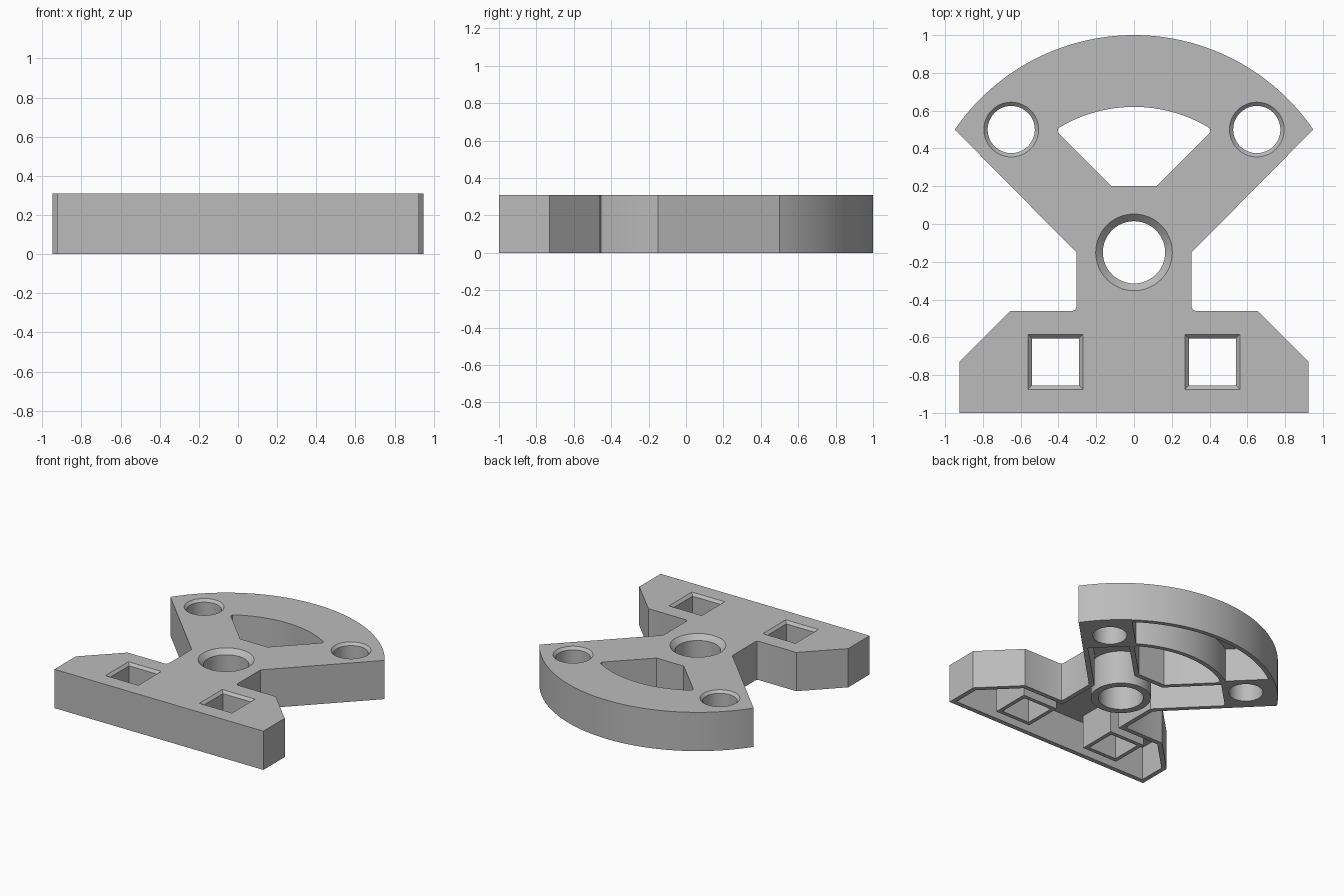
import bpy, bmesh
from math import sin, cos, pi, asin, sqrt, radians

cube = bpy.data.objects.get("Cube")
if cube:
    bpy.data.objects.remove(cube, do_unlink=True)

HEIGHT, CEILING = 0.31, 0.27      # overall height, underside of the top skin
HUB_Y = -0.15                     # centre of the hub and of every arc

grey = bpy.data.materials.new("plain_grey")
grey.use_nodes = True
COLOUR = (0.5, 0.5, 0.5, 1)
grey.diffuse_color = COLOUR
grey.node_tree.nodes["Principled BSDF"].inputs["Base Color"].default_value = COLOUR


def arc(r, start, end, n=24):
    """Points on a circle about the hub."""
    return [(r * cos(start + (end - start) * i / n),
             HUB_Y + r * sin(start + (end - start) * i / n)) for i in range(n + 1)]


def mirrored(half):
    """Close a right-hand half outline with its mirror image."""
    return half + [(-x, y) for x, y in reversed(half) if abs(x) > 1e-5]


def circle(x, y, r, n=48):
    return [(x + r * cos(2 * pi * i / n), y + r * sin(2 * pi * i / n)) for i in range(n)]


def square(x, y, r):
    return [(x - r, y - r), (x + r, y - r), (x + r, y + r), (x - r, y + r)]


def loft(name, sections):
    """Solid through (outline, z) sections that share a point count."""
    bm = bmesh.new()
    rings = [[bm.verts.new((x, y, z)) for x, y in pts] for pts, z in sections]
    for a, b in zip(rings, rings[1:]):
        for i in range(len(a)):
            j = (i + 1) % len(a)
            bm.faces.new((a[i], a[j], b[j], b[i]))
    bm.faces.new(rings[0][::-1])
    bm.faces.new(rings[-1])
    bmesh.ops.recalc_face_normals(bm, faces=bm.faces)
    mesh = bpy.data.meshes.new(name)
    bm.to_mesh(mesh)
    bm.free()
    mesh.materials.append(grey)
    obj = bpy.data.objects.new(name, mesh)
    bpy.context.collection.objects.link(obj)
    return obj


def cut(target, cutter):
    """Subtract the cutter from the target and discard it."""
    mod = target.modifiers.new("cut", 'BOOLEAN')
    mod.operation, mod.solver, mod.object = 'DIFFERENCE', 'EXACT', cutter
    deps = bpy.context.evaluated_depsgraph_get()
    mesh = bpy.data.meshes.new_from_object(target.evaluated_get(deps))
    target.modifiers.clear()
    target.data = mesh
    bpy.data.objects.remove(cutter, do_unlink=True)


def chamfered_hole(shape, x, y, r, lip):
    """Through hole with a sloped lip at the top."""
    over = 0.02
    grow = lip * (1 + over / lip)
    return loft("hole_cutter", [(shape(x, y, r), -0.1), (shape(x, y, r), HEIGHT - lip),
                                (shape(x, y, r + grow), HEIGHT + over)])


# Body: wide foot, narrow neck and fan-shaped head
tip = asin(0.65 / 1.15)
body = loft("bracket_body", [(mirrored(
    [(0.925, -1), (0.925, -0.73), (0.655, -0.46), (0.325, -0.46), (0.311, -0.454),
     (0.305, -0.44), (0.305, -0.15)] + arc(1.15, tip, pi / 2, 32)), z) for z in (0, HEIGHT)])

# Window in the head, with softened upper corners
window = mirrored([(0.12, 0.2), (0.385, 0.465), (0.404, 0.487), (0.403, 0.505)]
                  + arc(0.77, radians(60), pi / 2, 16))
cut(body, loft("window_cutter", [(window, -0.1), (window, HEIGHT + 0.1)]))

# Underside pocket through foot, neck and arms, leaving tubes around the holes
pocket_outline = mirrored([(0.888, -0.963), (0.888, -0.745), (0.64, -0.497), (0.268, -0.497),
                           (0.268, -0.132), (0.655, 0.255), (0.44, 0.47), (0.133, 0.163)])
pocket = loft("pocket_cutter", [(pocket_outline, -0.05), (pocket_outline, CEILING)])
tubes = [circle(0, HUB_Y, 0.22), square(0.415, -0.73, 0.157), square(-0.415, -0.73, 0.157)]
for outline in tubes:
    cut(pocket, loft("tube_core", [(outline, -0.2), (outline, HEIGHT + 0.1)]))
cut(body, pocket)

# Curved underside pocket along the rim
def rim_start(r):
    return pi / 4 + asin(0.255 / (r * sqrt(2)))


outer, inner = 1.115, 0.805
rim = (arc(outer, rim_start(outer), pi - rim_start(outer), 40)
       + arc(inner, pi - rim_start(inner), rim_start(inner), 40))
cut(body, loft("rim_cutter", [(rim, -0.05), (rim, CEILING)]))

# Hub bore, arm holes and square sockets
cut(body, chamfered_hole(circle, 0, HUB_Y, 0.165, 0.038))
for side in (-1, 1):
    cut(body, chamfered_hole(circle, side * 0.65, 0.5, 0.125, 0.02))
    cut(body, chamfered_hole(square, side * 0.415, -0.73, 0.125, 0.02))

# Smooth curved walls, keep sharp edges
bpy.ops.object.select_all(action='DESELECT')
body.select_set(True)
bpy.context.view_layer.objects.active = body
bpy.ops.object.shade_smooth_by_angle(angle=radians(25))
